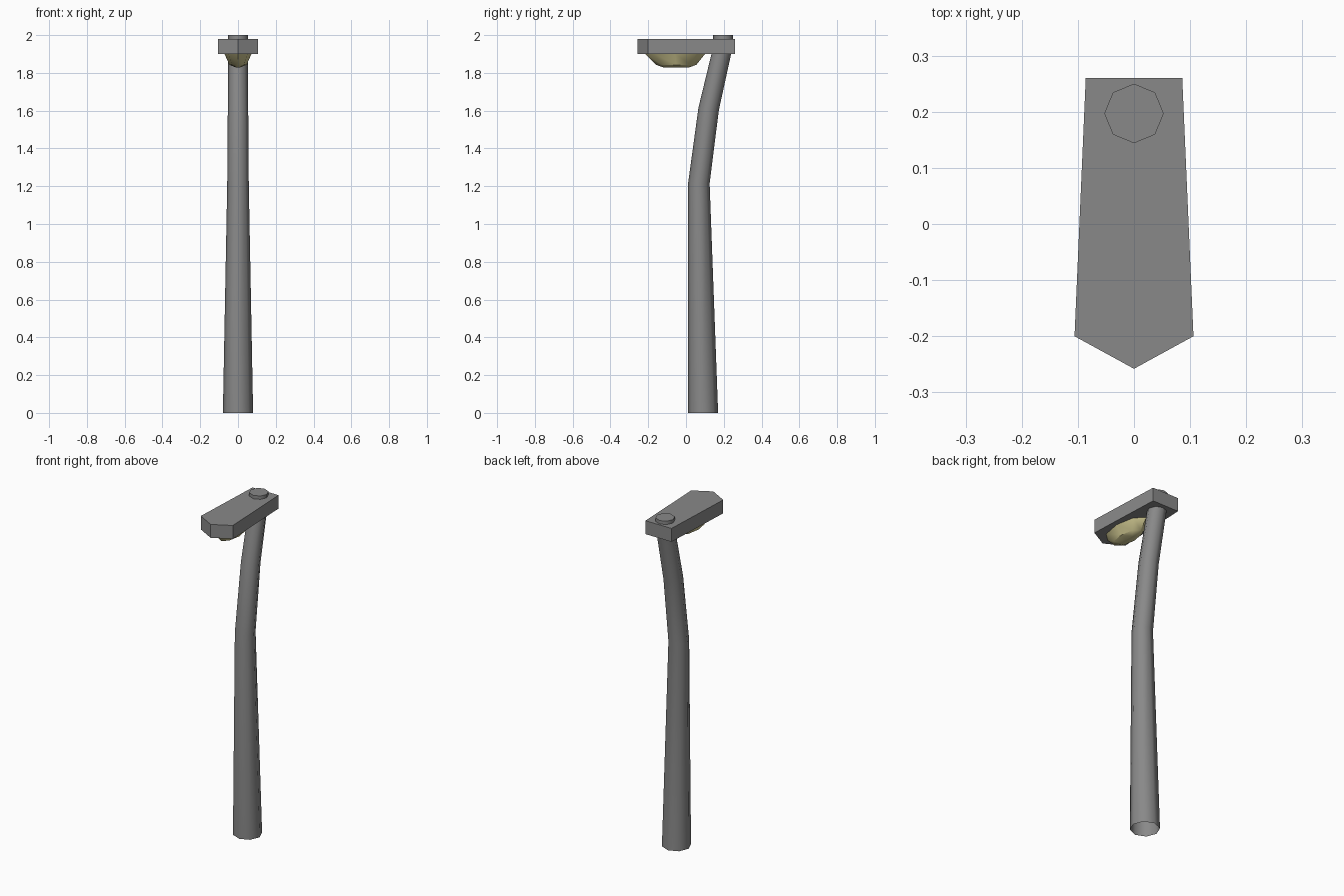
import bpy, bmesh, math

if "Cube" in bpy.data.objects:
    bpy.data.objects.remove(bpy.data.objects["Cube"])


def material(name, rgb):
    m = bpy.data.materials.new(name)
    m.diffuse_color = (*rgb, 1.0)
    m.use_nodes = True
    m.node_tree.nodes["Principled BSDF"].inputs["Base Color"].default_value = m.diffuse_color
    return m


grey = material("grey_metal", (0.25, 0.25, 0.25))
yellow = material("pale_yellow_glass", (0.60, 0.55, 0.27))


def ring(cy, z, rx, ry=None, tilt=0.0, n=8):
    """Octagon with corners on the axes, optionally tilted about x."""
    ry = rx if ry is None else ry
    pts = []
    for i in range(n):
        a = 2 * math.pi * i / n
        dy = ry * math.sin(a)
        pts.append((rx * math.cos(a), cy + dy, z - dy * tilt))
    return pts


def loft(name, rings, mat, cap_start=True, cap_end=True, smooth=None):
    """Skin a stack of equal-sized rings."""
    bm = bmesh.new()
    rows = [[bm.verts.new(p) for p in r] for r in rings]
    n = len(rows[0])
    for a, b in zip(rows, rows[1:]):
        for i in range(n):
            j = (i + 1) % n
            bm.faces.new((a[i], a[j], b[j], b[i]))
    if cap_start:
        bm.faces.new(rows[0][::-1])
    if cap_end:
        bm.faces.new(rows[-1])
    bmesh.ops.recalc_face_normals(bm, faces=bm.faces[:])
    me = bpy.data.meshes.new(name)
    bm.to_mesh(me)
    bm.free()
    me.materials.append(mat)
    ob = bpy.data.objects.new(name, me)
    bpy.context.collection.objects.link(ob)
    if smooth:
        bpy.ops.object.select_all(action='DESELECT')
        ob.select_set(True)
        bpy.context.view_layer.objects.active = ob
        bpy.ops.object.shade_smooth_by_angle(angle=math.radians(smooth))
    return ob


# Tapered pole, leaning back near the top, open at the foot
loft("pole", [ring(0.09, 0.0, 0.08),
              ring(0.068, 1.215, 0.057),
              ring(0.12, 1.61, 0.054, tilt=0.12),
              ring(0.188, 1.905, 0.052)],
     grey, cap_start=False, cap_end=False, smooth=50)

# Lamp housing: long box with a pointed front
half = [(0.086, 0.26), (0.106, -0.2)]
outline = half + [(0.0, -0.258)] + [(-x, y) for x, y in reversed(half)]
loft("lamp_housing", [[(x, y, z) for x, y in outline] for z in (1.9, 1.98)], grey)

# Sensor cap on top
loft("sensor_cap", [ring(0.197, 1.975, 0.053), ring(0.197, 2.0, 0.053)], grey, smooth=50)

# Glass bowl below the housing
loft("lamp_glass", [ring(-0.058, 1.902, 0.072, 0.16),
                    ring(-0.052, 1.843, 0.046, 0.107),
                    ring(-0.052, 1.829, 0.012, 0.068)],
     yellow, cap_start=False, smooth=40)
